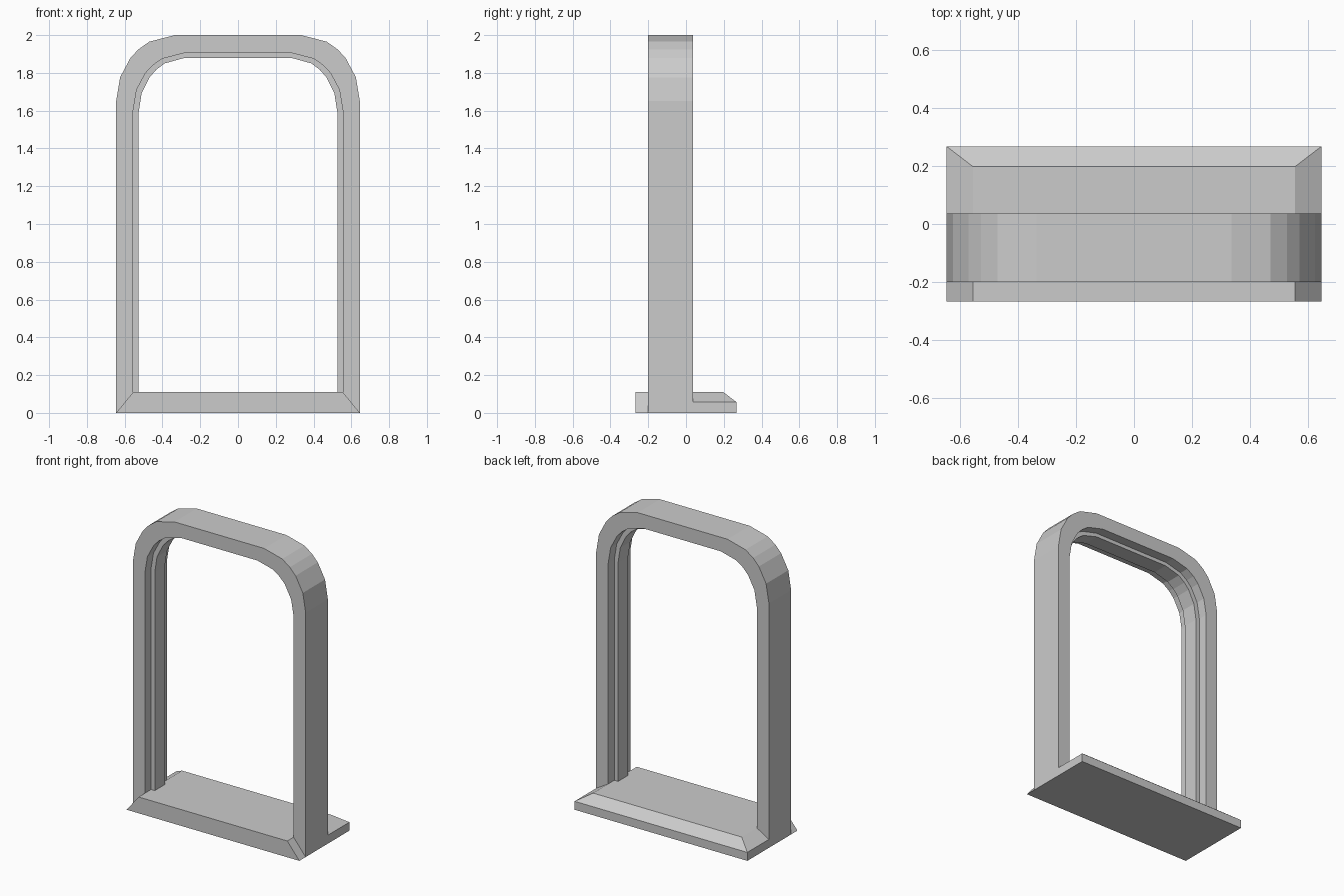
import bpy, bmesh, math

if "Cube" in bpy.data.objects:
    bpy.data.objects.remove(bpy.data.objects["Cube"])

H = 0.645            # outer half width
Y0, Y1 = -0.20, 0.037  # front and back of the arch


def make_object(name, bm):
    bmesh.ops.recalc_face_normals(bm, faces=bm.faces)
    mesh = bpy.data.meshes.new(name)
    bm.to_mesh(mesh)
    bm.free()
    obj = bpy.data.objects.new(name, mesh)
    bpy.context.collection.objects.link(obj)
    return obj


# Arch outline: straight jambs, elliptical corners, flat top
def outline(half, top, flat, spring):
    fractions = (1.0, 0.932, 0.758, 0.62, 0.435, 0.0)
    right = [(half, 0.0)]
    for f in fractions:
        right.append((flat + (half - flat) * f,
                      spring + (top - spring) * math.sqrt(1 - f * f)))
    return right + [(-x, z) for x, z in reversed(right)]


# Door frame: stepped cross-section with a central stop, swept round the arch
outer = outline(H, 2.0, 0.335, 1.65)
reveal = outline(0.555, 1.905, 0.285, 1.60)
stop = outline(0.527, 1.88, 0.28, 1.585)
S0, S1 = -0.135, -0.028
section = [(outer, Y0), (outer, Y1), (reveal, Y1), (reveal, S1),
           (stop, S1), (stop, S0), (reveal, S0), (reveal, Y0)]
bm = bmesh.new()
rails = [[bm.verts.new((x, y, z)) for x, z in line] for line, y in section]
for k, a in enumerate(rails):
    b = rails[(k + 1) % len(rails)]
    for i in range(len(a) - 1):
        bm.faces.new((a[i], a[i + 1], b[i + 1], b[i]))
make_object("door_frame", bm)


# Front sill: slab with ends sloping right down to the floor
W = 0.555
F, B = -0.267, 0.267
bm = bmesh.new()
rings = [[bm.verts.new((x, y, z)) for x, z in
          ((-H, 0), (H, 0), (W, 0.11), (-W, 0.11))] for y in (F, Y1)]
bm.faces.new(rings[0])
for i in range(4):
    j = (i + 1) % 4
    bm.faces.new((rings[0][i], rings[0][j], rings[1][j], rings[1][i]))
make_object("front_sill", bm)

# Back sill: slab with a low upright edge and mitred bevel on three sides
bm = bmesh.new()
levels = []
for half, back, z in ((H, B, 0), (H, B, 0.057), (W, 0.198, 0.11)):
    levels.append([bm.verts.new((x, y, z)) for x, y in
                   ((half, Y1), (half, back), (-half, back), (-half, Y1))])
for low, high in zip(levels, levels[1:]):
    for i in range(3):
        bm.faces.new((low[i], low[i + 1], high[i + 1], high[i]))
bm.faces.new(levels[0])
bm.faces.new(levels[-1])
make_object("back_sill", bm)
